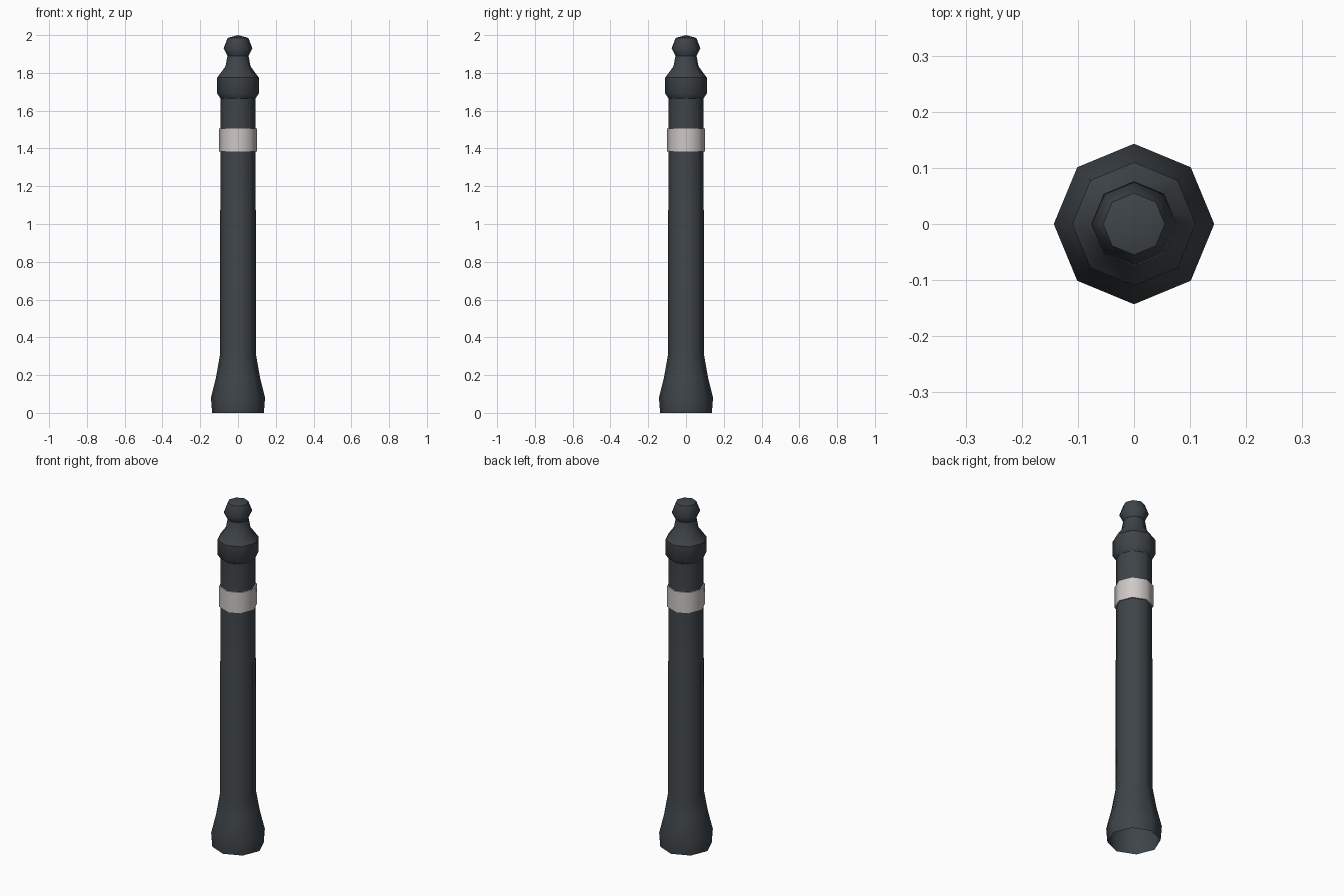
import bpy, bmesh, math

if "Cube" in bpy.data.objects:
    bpy.data.objects.remove(bpy.data.objects["Cube"])

SIDES = 8


def material(name, rgb):
    m = bpy.data.materials.new(name)
    m.diffuse_color = (*rgb, 1)
    m.use_nodes = True
    m.node_tree.nodes["Principled BSDF"].inputs["Base Color"].default_value = m.diffuse_color
    return m


def lathe(name, profile, mat, sharp=40):
    """Revolve (radius, height) points into an eight-sided part; radius 0 closes to a point."""
    bm = bmesh.new()
    rings = []
    for r, z in profile:
        if r == 0:
            rings.append([bm.verts.new((0, 0, z))] * SIDES)
        else:
            rings.append([bm.verts.new((r * math.cos(math.tau * i / SIDES),
                                        r * math.sin(math.tau * i / SIDES), z))
                          for i in range(SIDES)])
    for a, b in zip(rings, rings[1:]):
        for i in range(SIDES):
            j = (i + 1) % SIDES
            bm.faces.new(dict.fromkeys((a[i], a[j], b[j], b[i])))
    me = bpy.data.meshes.new(name)
    bm.to_mesh(me)
    bm.free()
    me.materials.append(mat)
    ob = bpy.data.objects.new(name, me)
    bpy.context.collection.objects.link(ob)
    bpy.ops.object.select_all(action='DESELECT')
    ob.select_set(True)
    bpy.context.view_layer.objects.active = ob
    bpy.ops.object.shade_smooth_by_angle(angle=math.radians(sharp))


iron = material("dark iron", (0.048, 0.058, 0.066))
white = material("off white", (0.62, 0.58, 0.57))

# Flared foot and shaft, open underneath
lathe("post", [(0.137, 0), (0.143, 0.08), (0.116, 0.19), (0.095, 0.31),
               (0.095, 1.07), (0.093, 1.08), (0.093, 1.67)], iron, 50)
# Collar and finial
lathe("collar", [(0.093, 1.665), (0.11, 1.69), (0.11, 1.775)], iron, 50)
lathe("finial", [(0.11, 1.775), (0.066, 1.835), (0.056, 1.89)], iron, 50)
lathe("knob", [(0.056, 1.89), (0.076, 1.93), (0.055, 1.985), (0, 2.0)], iron, 50)
# Reflective band
lathe("band", [(0.093, 1.385), (0.1, 1.385), (0.1, 1.505), (0.093, 1.505)], white, 50)
